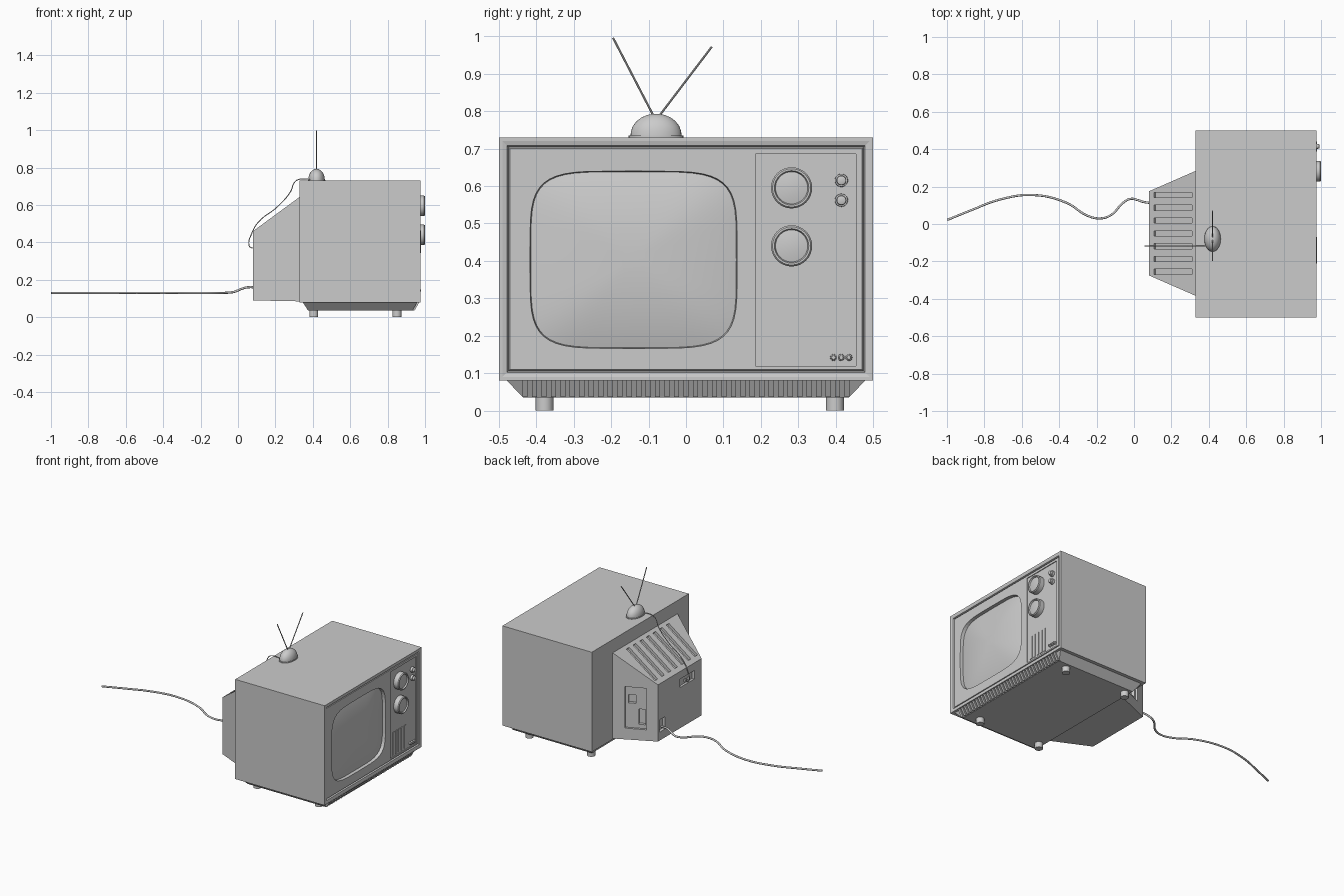
import bpy, bmesh, math
from mathutils import Vector, Matrix

if "Cube" in bpy.data.objects:
    bpy.data.objects.remove(bpy.data.objects["Cube"])

TAU = 2 * math.pi


def finish(name, bm, smooth=False):
    bmesh.ops.recalc_face_normals(bm, faces=bm.faces[:])
    me = bpy.data.meshes.new(name)
    bm.to_mesh(me)
    bm.free()
    ob = bpy.data.objects.new(name, me)
    bpy.context.collection.objects.link(ob)
    bpy.ops.object.select_all(action='DESELECT')
    ob.select_set(True)
    bpy.context.view_layer.objects.active = ob
    if smooth:
        bpy.ops.object.shade_smooth_by_angle(angle=math.radians(35))
    return ob


def loft(name, rings, smooth=False):
    """Skin a list of equal-length point rings and cap both ends."""
    bm = bmesh.new()
    vs = [[bm.verts.new(p) for p in r] for r in rings]
    n = len(rings[0])
    for a, b in zip(vs, vs[1:]):
        for i in range(n):
            bm.faces.new((a[i], a[(i + 1) % n], b[(i + 1) % n], b[i]))
    bm.faces.new(vs[0])
    bm.faces.new(vs[-1])
    return finish(name, bm, smooth)


def box(name, c, size, rot=None):
    bm = bmesh.new()
    m = Matrix.Translation(c) @ (rot or Matrix()) @ Matrix.Diagonal((*size, 1))
    bmesh.ops.create_cube(bm, size=1, matrix=m)
    return finish(name, bm)


def cut(ob, cutter):
    cutter.hide_render = True
    mod = ob.modifiers.new("cut", 'BOOLEAN')
    mod.operation, mod.solver, mod.object = 'DIFFERENCE', 'EXACT', cutter
    bpy.context.view_layer.objects.active = ob
    bpy.ops.object.modifier_apply(modifier=mod.name)
    bpy.data.objects.remove(cutter)


def knob(name, y, z, profile, n=32):
    """Turned part on the front, profile of (x, radius)."""
    return loft(name, [[(x, y + r * math.cos(TAU * i / n), z + r * math.sin(TAU * i / n))
                        for i in range(n)] for x, r in profile], True)


def turned_z(name, cx, cy, profile, n=32):
    """Upright part, profile of (z, x radius, y radius)."""
    return loft(name, [[(cx + a * math.cos(TAU * i / n), cy + b * math.sin(TAU * i / n), z)
                        for i in range(n)] for z, a, b in profile], True)


def cable(name, pts, radius):
    cu = bpy.data.curves.new(name, 'CURVE')
    cu.dimensions = '3D'
    cu.bevel_depth, cu.bevel_resolution, cu.resolution_u = radius, 2, 6
    cu.use_fill_caps = True
    sp = cu.splines.new('BEZIER')
    sp.bezier_points.add(len(pts) - 1)
    for bp, p in zip(sp.bezier_points, pts):
        bp.co = p
        bp.handle_left_type = bp.handle_right_type = 'AUTO'
    ob = bpy.data.objects.new(name, cu)
    bpy.context.collection.objects.link(ob)
    bpy.ops.object.select_all(action='DESELECT')
    ob.select_set(True)
    bpy.context.view_layer.objects.active = ob
    bpy.ops.object.convert(target='MESH')


def rod(name, a, b, r, n=10):
    a, b = Vector(a), Vector(b)
    q = (b - a).to_track_quat('Z', 'Y')
    circ = [q @ Vector((r * math.cos(TAU * i / n), r * math.sin(TAU * i / n), 0)) for i in range(n)]
    loft(name, [[p + e for p in circ] for e in (a, b)], True)


def screen_ring(x, s, n=48):
    """Rounded picture-tube outline, a superellipse."""
    pw = lambda v: math.copysign(abs(v) ** (2 / 4.8), v)
    return [(x, -0.14 + 0.278 * s * pw(math.cos(TAU * i / n)),
             0.403 + 0.238 * s * pw(math.sin(TAU * i / n))) for i in range(n)]


# cabinet with stepped front frame and groove
bm = bmesh.new()
bmesh.ops.create_cube(bm, size=1, matrix=Matrix.Translation((0.6525, 0, 0.405))
                      @ Matrix.Diagonal((0.645, 1.0, 0.65, 1)))
bm.normal_update()
front = [f for f in bm.faces if f.normal.x > 0.9]
for t, d in ((0.01, 0.0), (0.012, -0.003), (0.004, -0.014), (0.004, 0.011)):
    bmesh.ops.inset_region(bm, faces=front, thickness=t, depth=d, use_even_offset=True)
cabinet = finish("cabinet", bm)

# screen opening and sunken control panel
cut(cabinet, loft("screen_cutter", [screen_ring(0.935, 0.98), screen_ring(1.0, 1.01)]))
cut(cabinet, box("panel_cutter", (0.985, 0.32, 0.402), (0.042, 0.268, 0.566)))

# bulging picture tube
loft("screen", [screen_ring(0.979 - 0.031 * s ** 2.2, s)
                for s in (0.99, 0.93, 0.85, 0.72, 0.55, 0.35, 0.12)], True)

# dials, small knobs and adjusters
for i, z in enumerate((0.595, 0.44)):
    knob(f"dial_{i}", 0.282, z, [(0.955, 0.055), (0.995, 0.055), (1.0, 0.051), (1.0, 0.046),
                                 (0.992, 0.043), (0.996, 0.02)])
for i, z in enumerate((0.615, 0.562)):
    knob(f"small_knob_{i}", 0.415, z, [(0.955, 0.018), (0.978, 0.017), (0.979, 0.013),
                                       (0.99, 0.012), (0.991, 0.01)], 20)
for i in range(3):
    knob(f"adjuster_{i}", 0.394 + 0.0205 * i, 0.142,
         [(0.955, 0.0095), (0.973, 0.009), (0.975, 0.006), (0.979, 0.005)], 16)

# speaker grille slats
for i in range(5):
    box(f"speaker_slat_{i}", (0.964, 0.222 + 0.03 * i, 0.205), (0.008, 0.016, 0.15))

# tapered plinth with ribbed front
def rect_z(z, x0, x1, y0, y1):
    return [(x0, y0, z), (x1, y0, z), (x1, y1, z), (x0, y1, z)]

loft("plinth", [rect_z(0.035, 0.375, 0.933, -0.435, 0.435), rect_z(0.082, 0.345, 0.96, -0.48, 0.48)])
for i in range(35):
    y = -0.43 + 0.0253 * i
    loft(f"plinth_rib_{i}", [rect_z(0.036, 0.92, 0.944, y - 0.007, y + 0.007),
                             rect_z(0.082, 0.92, 0.97, y - 0.007, y + 0.007)])

# feet
for x in (0.405, 0.85):
    for y in (-0.378, 0.398):
        turned_z("foot", x, y, [(0, 0.024, 0.024), (0.04, 0.024, 0.024)], 20)

# rear housing
def rect_x(x, y0, y1, z0, z1):
    return [(x, y0, z0), (x, y1, z0), (x, y1, z1), (x, y0, z1)]

housing = loft("rear_housing", [rect_x(0.08, -0.275, 0.175, 0.09, 0.46),
                                rect_x(0.332, -0.385, 0.285, 0.085, 0.645)])

# vent slots on the slope
slope = math.atan2(0.185, 0.25)
for i in range(7):
    cut(housing, box("vent_cutter", (0.208, -0.255 + 0.0683 * i, 0.555), (0.255, 0.028, 0.036),
                     Matrix.Rotation(-slope, 4, 'Y')))

# side connection recess with two sockets
def side_pocket(t0, t1, z0, z1, depth):
    t = (t0 + t1) / 2
    cut(housing, box("side_cutter", (0.33 - 0.25 * t, 0.285 - 0.11 * t, (z0 + z1) / 2),
                     ((t1 - t0) * 0.273, 2 * depth, z1 - z0),
                     Matrix.Rotation(math.atan2(0.11, 0.25), 4, 'Z')))

side_pocket(0.27, 0.75, 0.16, 0.43, 0.015)
side_pocket(0.34, 0.5, 0.32, 0.375, 0.035)
side_pocket(0.57, 0.71, 0.185, 0.285, 0.035)

# power inlet and aerial terminal on the back
cut(housing, box("inlet_cutter", (0.08, 0.13, 0.185), (0.04, 0.06, 0.08)))
cut(housing, box("terminal_cutter", (0.08, -0.127, 0.383), (0.03, 0.145, 0.055)))
for y in (-0.155, -0.118):
    box("terminal_screw", (0.09, y, 0.375), (0.014, 0.014, 0.014))

# power cord and aerial lead
cable("power_cord", [(0.1, 0.112, 0.16), (0.05, 0.118, 0.16), (0.02, 0.128, 0.152), (-0.02, 0.134, 0.136),
                     (-0.06, 0.112, 0.131), (-0.12, 0.05, 0.13), (-0.18, 0.03, 0.13), (-0.25, 0.045, 0.13),
                     (-0.36, 0.113, 0.13), (-0.54, 0.155, 0.13), (-0.72, 0.13, 0.13),
                     (-0.87, 0.074, 0.13), (-0.998, 0.022, 0.13)], 0.006)
cable("aerial_lead", [(0.4, -0.118, 0.735), (0.33, -0.118, 0.738), (0.305, -0.118, 0.725),
                      (0.28, -0.118, 0.67), (0.21, -0.118, 0.59), (0.11, -0.118, 0.51),
                      (0.07, -0.118, 0.44), (0.058, -0.118, 0.39), (0.068, -0.118, 0.373),
                      (0.09, -0.118, 0.373)], 0.0025)

# aerial dome and rods
dome = [(0.728, 0.047, 0.073), (0.735, 0.047, 0.073), (0.735, 0.044, 0.068)]
dome += [(0.737 + 0.056 * math.sin(a), 0.044 * math.cos(a), 0.068 * math.cos(a))
         for a in (math.radians(d) for d in (10, 25, 40, 55, 70, 82))]
turned_z("aerial_base", 0.42, -0.08, dome)
rod("aerial_rod_left", (0.42, -0.083, 0.78), (0.42, -0.195, 0.996), 0.003)
rod("aerial_rod_right", (0.42, -0.077, 0.78), (0.42, 0.069, 0.972), 0.003)
